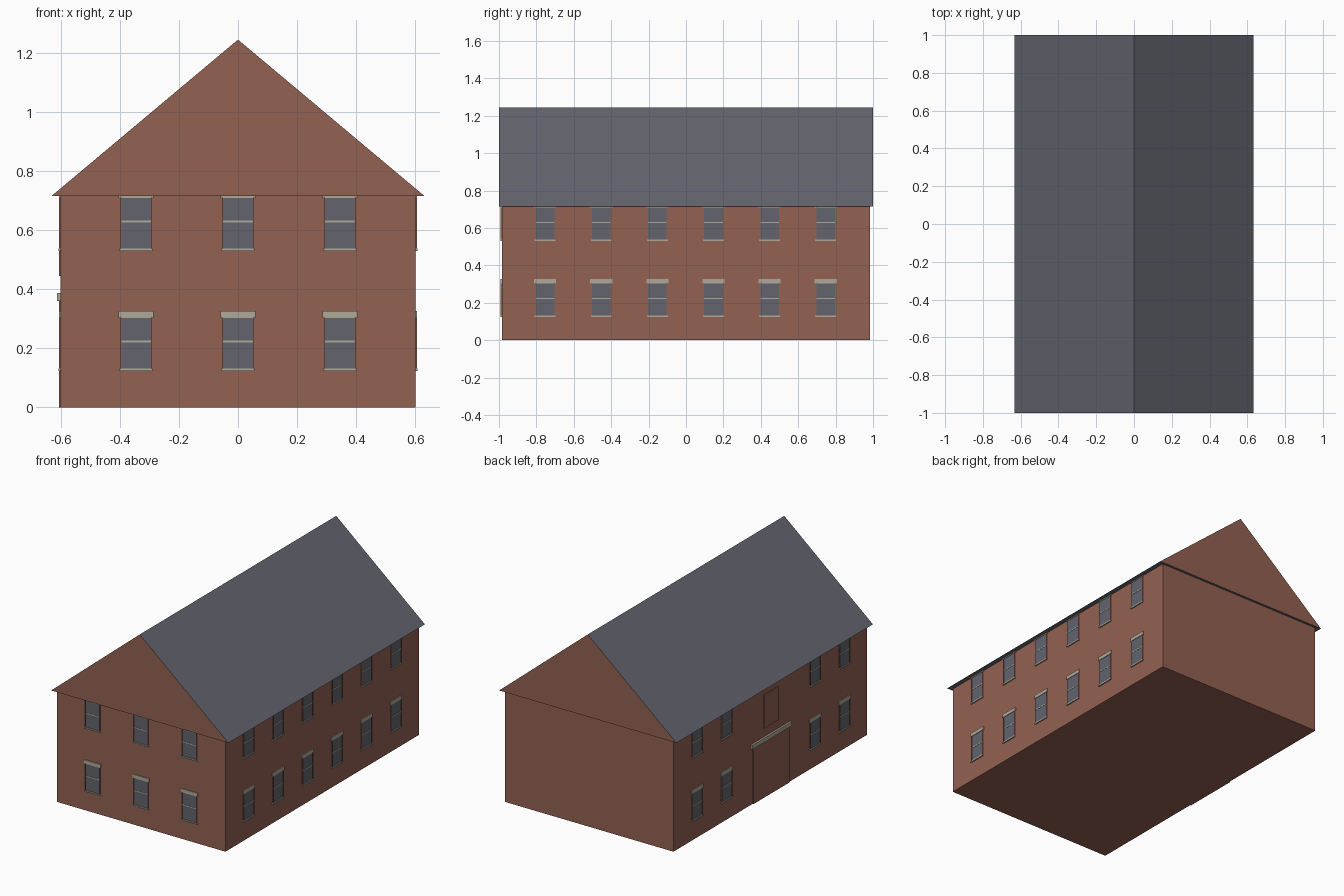
import bpy, bmesh
from mathutils import Matrix, Vector
from math import radians

cube = bpy.data.objects.get("Cube")
if cube:
    bpy.data.objects.remove(cube, do_unlink=True)


def material(name, rgb):
    m = bpy.data.materials.new(name)
    m.use_nodes = True
    m.diffuse_color = (*rgb, 1)
    m.node_tree.nodes["Principled BSDF"].inputs["Base Color"].default_value = (*rgb, 1)
    return m


BRICK = material("brick", (0.29, 0.12, 0.085))
SLATE = material("slate", (0.125, 0.13, 0.155))
GLASS = material("glass", (0.125, 0.13, 0.155))
STONE = material("stone", (0.44, 0.40, 0.32))

HALF_W, HALF_L, EAVE = 0.6, 0.985, 0.715


def finish(bm, name, *mats):
    bmesh.ops.recalc_face_normals(bm, faces=bm.faces)
    mesh = bpy.data.meshes.new(name)
    bm.to_mesh(mesh)
    bm.free()
    for m in mats:
        mesh.materials.append(m)
    obj = bpy.data.objects.new(name, mesh)
    bpy.context.collection.objects.link(obj)
    return obj


def box(name, lo, hi, mat, place=Matrix()):
    lo, hi = Vector(lo), Vector(hi)
    bm = bmesh.new()
    bmesh.ops.create_cube(bm, size=1)
    for v in bm.verts:
        v.co = place @ ((lo + hi) / 2 + v.co * (hi - lo))
    return finish(bm, name, mat)


def on_wall(turn, distance, along):
    """Wall frame: local x runs along the wall, local -y points outwards."""
    return Matrix.Rotation(radians(turn), 4, "Z") @ Matrix.Translation((along, -distance, 0))


def panel(name, place, half, z0, z1, depth, mat):
    """Plate sunk slightly into the wall and standing out by depth."""
    return box(name, (-half, -depth, z0), (half, 0.01, z1), mat, place)


def window(name, place, z):
    panel(name + "_glass", place, 0.05, z, z + 0.178, 0.003, GLASS)
    panel(name + "_sash_bar", place, 0.05, z + 0.09, z + 0.096, 0.0045, STONE)
    for side in (-1, 1):
        jamb = place @ Matrix.Translation((side * 0.0515, 0, 0))
        panel(name + "_jamb", jamb, 0.0015, z, z + 0.178, 0.006, BRICK)
    panel(name + "_sill", place, 0.056, z - 0.006, z + 0.002, 0.008, STONE)
    panel(name + "_lintel", place, 0.059, z + 0.173, z + 0.196, 0.006, STONE)


# Brick body
box("walls", (-HALF_W, -HALF_L, 0), (HALF_W, HALF_L, EAVE), BRICK)

# Gable roof: slate slopes and soffit, brick gable ends
bm = bmesh.new()
profile = [(-0.632, EAVE), (0.632, EAVE), (0, 1.245)]
gable = bm.faces.new([bm.verts.new((x, -1, z)) for x, z in profile])
ext = bmesh.ops.extrude_face_region(bm, geom=[gable], use_keep_orig=True)
bmesh.ops.translate(bm, vec=(0, 2, 0),
                    verts=[g for g in ext["geom"] if isinstance(g, bmesh.types.BMVert)])
bm.normal_update()
for f in bm.faces:
    f.material_index = 1 if abs(f.normal.y) > 0.5 else 0
finish(bm, "roof", SLATE, BRICK)

# Windows on both storeys; the left-hand middle bays hold the doorway
for storey, z in (("lower", 0.13), ("upper", 0.536)):
    for x in (-0.345, 0, 0.345):
        window(f"front_{storey}_window", on_wall(0, HALF_L, x), z)
    for i in range(6):
        y = -0.753 + 0.3 * i
        window(f"left_{storey}_window", on_wall(90, HALF_W, y), z)
        if i not in (2, 3):
            window(f"right_{storey}_window", on_wall(-90, HALF_W, -y), z)

# Wide doorway with stone lintel, and loading hatch above it
bay = on_wall(-90, HALF_W, 0.004)
panel("door", bay, 0.183, 0, 0.365, 0.006, BRICK)
panel("door_lintel", bay, 0.2, 0.36, 0.388, 0.012, STONE)
panel("hatch", bay, 0.072, 0.445, 0.66, 0.006, BRICK)
